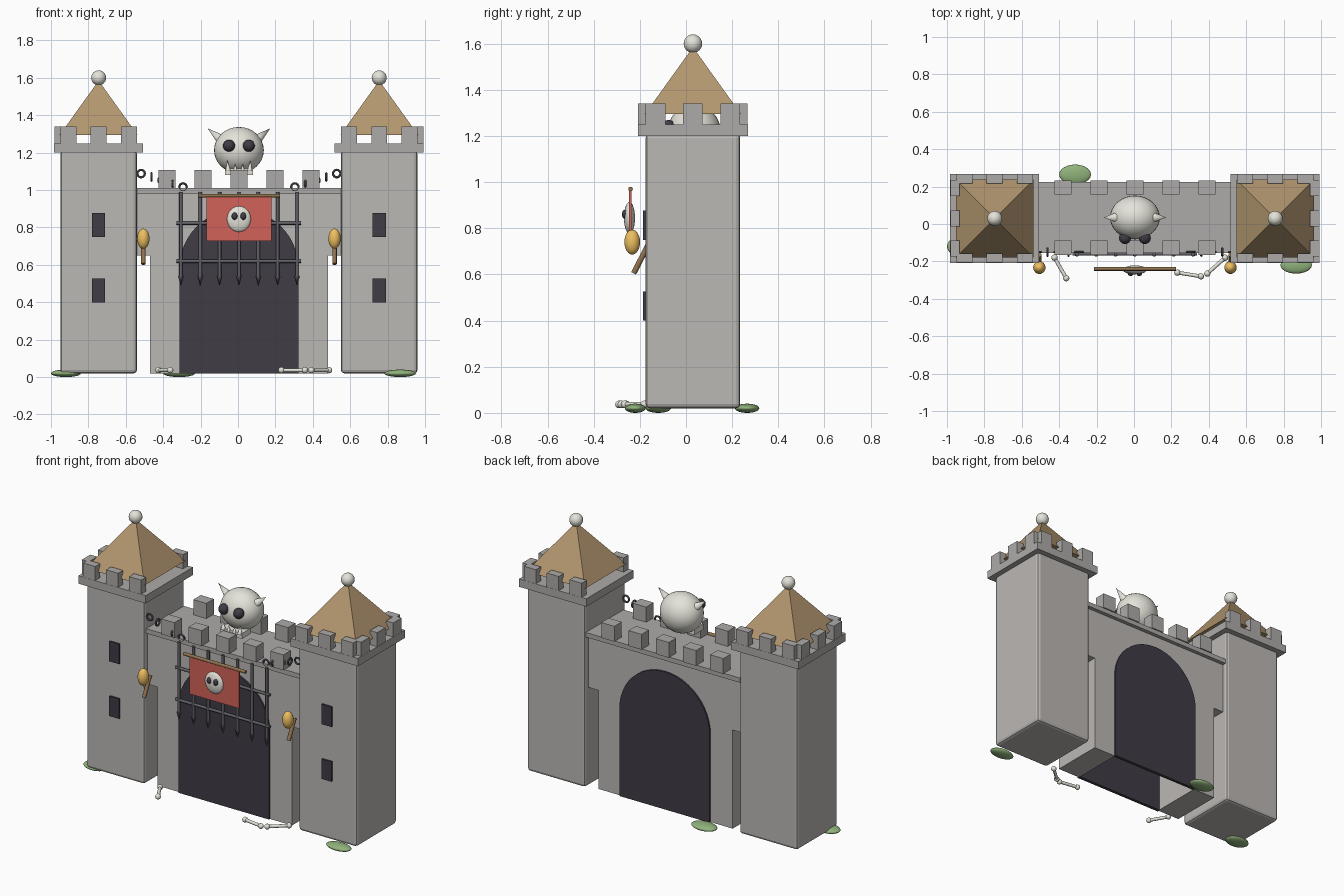
import bpy, bmesh, math
from mathutils import Vector

if "Cube" in bpy.data.objects:
    bpy.data.objects.remove(bpy.data.objects["Cube"])

CX, CY = 0.005, 0.03   # centre line of the building


def mat(name, r, g, b):
    m = bpy.data.materials.new(name)
    m.diffuse_color = (r, g, b, 1)
    m.use_nodes = True
    m.node_tree.nodes["Principled BSDF"].inputs["Base Color"].default_value = m.diffuse_color
    return m


STONE = mat("stone", .50, .48, .46)
TRIM = mat("trim_stone", .42, .41, .40)
DARK = mat("dark", .05, .045, .06)
BONE = mat("bone", .78, .77, .70)
ROOF = mat("roof_brown", .45, .31, .16)
WOOD = mat("wood", .28, .17, .08)
IRON = mat("iron", .12, .12, .14)
RED = mat("red_cloth", .65, .12, .10)
FLAME = mat("flame", .85, .52, .12)
MOSS = mat("moss", .28, .45, .20)


def finish(name, m, smooth=False):
    o = bpy.context.object
    o.name = name
    o.data.materials.append(m)
    if smooth:
        bpy.ops.object.shade_smooth_by_angle(angle=math.radians(40))
    return o


def box(name, m, x0, x1, y0, y1, z0, z1, bevel=0):
    bpy.ops.mesh.primitive_cube_add(size=1, location=((x0+x1)/2, (y0+y1)/2, (z0+z1)/2))
    o = bpy.context.object
    o.scale = (x1-x0, y1-y0, z1-z0)
    bpy.ops.object.transform_apply(location=False, rotation=False, scale=True)
    if bevel:
        b = o.modifiers.new("bevel", 'BEVEL')
        b.width, b.segments = bevel, 2
    return finish(name, m)


def cbox(name, m, c, s):
    return box(name, m, *[v for i in range(3) for v in (c[i]-s[i]/2, c[i]+s[i]/2)])


def ball(name, m, c, r, seg=24):
    bpy.ops.mesh.primitive_uv_sphere_add(segments=seg, ring_count=seg//2, radius=1, location=c)
    bpy.context.object.scale = r if isinstance(r, tuple) else (r, r, r)
    return finish(name, m, True)


def rod(name, m, a, b, r, r2=None, seg=12):
    a, b = Vector(a), Vector(b)
    d = b - a
    bpy.ops.mesh.primitive_cone_add(vertices=seg, radius1=r, radius2=r if r2 is None else r2,
                                    depth=d.length, location=(a+b)/2)
    bpy.context.object.rotation_euler = d.to_track_quat('Z', 'Y').to_euler()
    return finish(name, m, True)


def slab(name, m, pts, y0, y1):
    # extrude an x-z outline along y
    bm = bmesh.new()
    f = bm.faces.new([bm.verts.new((CX+x, y0, z)) for x, z in pts])
    ext = bmesh.ops.extrude_face_region(bm, geom=[f])["geom"]
    bmesh.ops.translate(bm, vec=(0, y1-y0, 0), verts=[v for v in ext if isinstance(v, bmesh.types.BMVert)])
    bmesh.ops.recalc_face_normals(bm, faces=bm.faces)
    me = bpy.data.meshes.new(name)
    bm.to_mesh(me)
    bm.free()
    o = bpy.data.objects.new(name, me)
    bpy.context.collection.objects.link(o)
    me.materials.append(m)


def arch(r, spring=.58, n=24):
    return ([(r, .02)] + [(r*math.cos(math.pi*i/n), spring + r*math.sin(math.pi*i/n))
                          for i in range(n+1)] + [(-r, .02)])


# gate wall with arched opening, dark door panels, cap and merlons
slab("gate_wall", STONE, [(-.475, .02), (-.475, .65), (-.545, .65), (-.545, .98),
                          (.545, .98), (.545, .65), (.475, .65), (.475, .02)] + arch(.315), -.14, .20)
slab("door_panel_front", DARK, arch(.319), -.15, -.13)
slab("door_panel_back", DARK, arch(.319), .19, .21)
box("wall_cap", TRIM, CX-.545, CX+.545, -.155, .225, .98, 1.01)
for k in range(-2, 3):
    for y in (CY-.157, CY+.165):
        cbox("wall_merlon", TRIM, (CX+k*.1925, y, 1.058), (.092, .075, .098))

# towers
for s in (-1, 1):
    tx = CX + s*.75
    box("tower", STONE, tx-.205, tx+.205, CY-.205, CY+.205, .02, 1.21, .018)
    box("tower_cap", TRIM, tx-.238, tx+.238, CY-.238, CY+.238, 1.20, 1.25)
    for k in (-1, 0, 1):
        for e in (-1, 1):
            cbox("tower_merlon", TRIM, (tx+k*.162, CY+e*.212, 1.295), (.085, .05, .09))
        cbox("tower_merlon_side", TRIM, (tx+s*.212, CY+k*.162, 1.295), (.05, .085, .09))
    bpy.ops.mesh.primitive_cone_add(vertices=4, radius1=.208*math.sqrt(2), depth=.29,
                                    location=(tx, CY, 1.44), rotation=(0, 0, math.pi/4))
    finish("tower_roof", ROOF)
    ball("roof_finial", BONE, (tx, CY, 1.60), .04)
    for z in (.463, .813):
        cbox("window", DARK, (tx, -.177, z), (.07, .018, .127))

    # torch
    fx = CX + s*.511
    rod("torch_handle", WOOD, (fx, -.227, .605), (fx, -.165, .725), .012)
    ball("torch_flame", FLAME, (fx, -.233, .74), (.033, .034, .054))

    # chain of alternating links
    for i in range(5):
        bpy.ops.mesh.primitive_torus_add(
            location=(CX+s*(.523-.056*i), -.15, 1.088-.018*i),
            rotation=(math.pi/2, 0, math.pi/2*(i % 2)),
            major_radius=.020, minor_radius=.006, major_segments=16, minor_segments=8)
        finish("chain_link", IRON, True)

# portcullis
for k in range(-3, 4):
    x = CX + k*.1035
    rod("portcullis_bar", IRON, (x, -.16, .54), (x, -.16, .99), .009)
    rod("portcullis_spike", IRON, (x, -.16, .54), (x, -.16, .49), .014, 0)
for z in (.62, .823):
    rod("portcullis_rail", IRON, (CX-.333, -.16, z), (CX+.333, -.16, z), .009)

# banner with skull emblem
rod("banner_rod", WOOD, (CX-.22, -.24, .97), (CX+.22, -.24, .97), .01)
box("banner_cloth", RED, CX-.174, CX+.174, -.246, -.236, .727, .965)
ball("emblem_skull", BONE, (CX, -.245, .845), (.064, .024, .069))
for s in (-1, 1):
    ball("emblem_eye", DARK, (CX+s*.023, -.264, .86), (.016, .014, .02), 16)

# big horned skull
ball("skull", BONE, (CX, .035, 1.213), (.133, .117, .124), 32)
cbox("skull_jaw", BONE, (CX, -.03, 1.097), (.15, .09, .035))
for s in (-1, 1):
    ball("skull_eye", DARK, (CX+s*.053, -.075, 1.237), .032)
    rod("skull_horn", BONE, (CX+s*.09, .035, 1.265), (CX+s*.168, .035, 1.33), .03, 0)
    rod("skull_fang", BONE, (CX+s*.058, -.07, 1.105), (CX+s*.062, -.075, 1.16), .014, 0)
    rod("skull_tooth", BONE, (CX+s*.02, -.07, 1.105), (CX+s*.02, -.072, 1.14), .011, 0)

# scattered bones
for a, b in (((-.425, -.18), (-.362, -.29)), ((.232, -.26), (.358, -.28)), ((.392, -.265), (.487, -.18))):
    a, b = (*a, .037), (*b, .037)
    rod("bone_shaft", BONE, a, b, .010)
    for p in (a, b):
        ball("bone_end", BONE, p, .017, 12)

# moss patches
for x, y, rx, ry in ((-.92, -.12, .08, .055), (-.315, .265, .085, .053), (.867, -.22, .084, .045)):
    ball("moss", MOSS, (x, y, .02), (rx, ry, .02))
